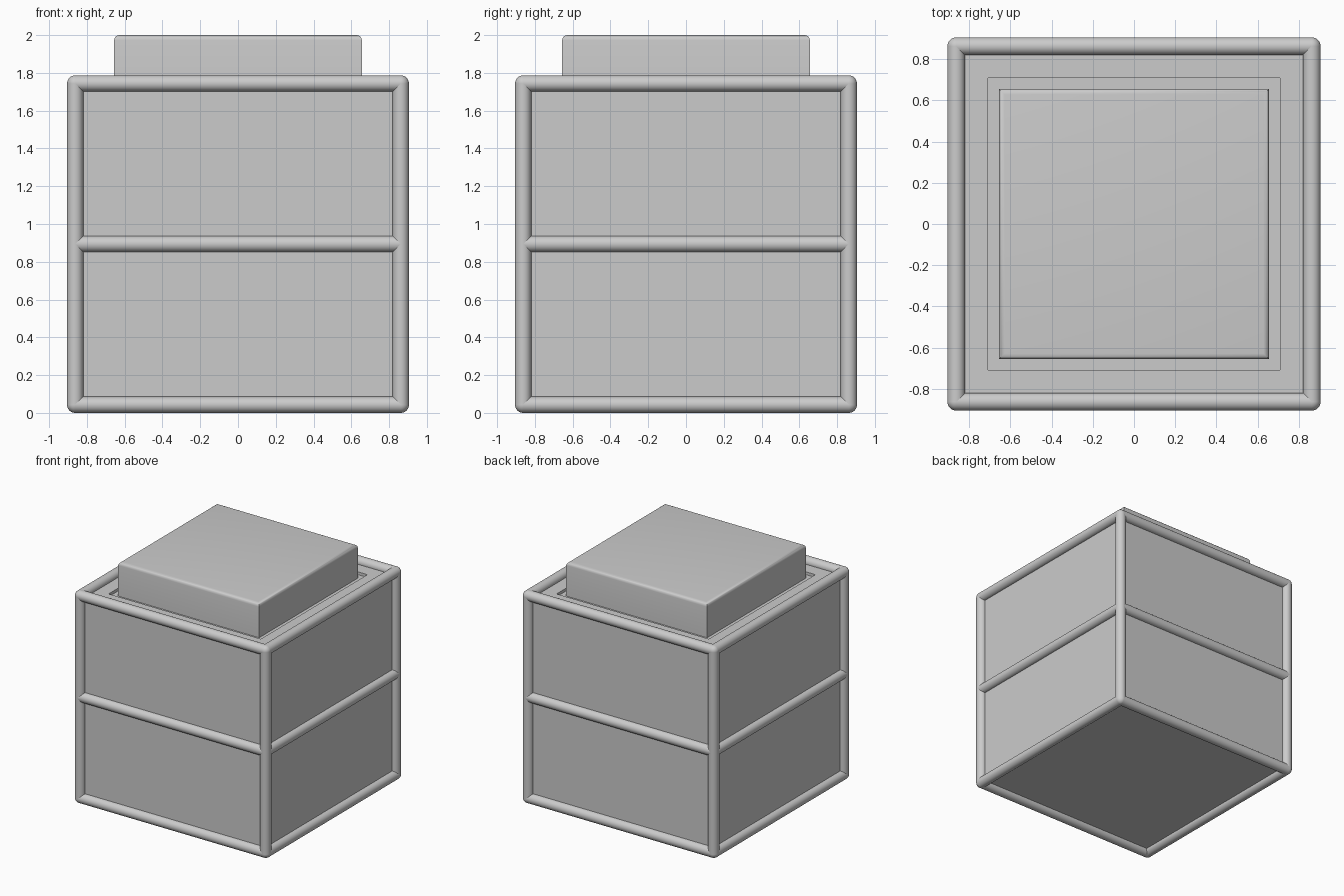
import bpy, bmesh
from mathutils import Vector

if "Cube" in bpy.data.objects:
    bpy.data.objects.remove(bpy.data.objects["Cube"])

C, R = 0.862, 0.0428           # rail centre offset and rail radius
LEVELS = (R, 0.894, 1.744)     # heights of the three rail rings


def finish(name, bm):
    bmesh.ops.recalc_face_normals(bm, faces=bm.faces[:])
    me = bpy.data.meshes.new(name)
    bm.to_mesh(me)
    bm.free()
    ob = bpy.data.objects.new(name, me)
    bpy.context.collection.objects.link(ob)
    bpy.ops.object.select_all(action='DESELECT')
    ob.select_set(True)
    bpy.context.view_layer.objects.active = ob
    bpy.ops.object.shade_smooth_by_angle(angle=0.7)
    return ob


def tube(name, a, b):
    a, b = Vector(a), Vector(b)
    bm = bmesh.new()
    bmesh.ops.create_cone(bm, cap_ends=True, segments=32, radius1=R, radius2=R, depth=(b - a).length)
    rot = (b - a).to_track_quat('Z', 'Y').to_matrix()
    bmesh.ops.rotate(bm, matrix=rot, verts=bm.verts[:])
    bmesh.ops.translate(bm, vec=(a + b) / 2, verts=bm.verts[:])
    finish(name, bm)


# Box body with a narrow groove in its top, from which the lid rises
bm = bmesh.new()
bmesh.ops.create_cube(bm, size=1)
for v in bm.verts:
    v.co = (v.co.x * 2 * C, v.co.y * 2 * C, LEVELS[2] - 0.006 if v.co.z > 0 else LEVELS[0])
top = max(bm.faces, key=lambda f: f.calc_center_median().z)


def inset_to(half):
    bmesh.ops.inset_region(bm, faces=[top], thickness=max(v.co.x for v in top.verts) - half)


def step_to(z):
    global top
    new = bmesh.ops.extrude_face_region(bm, geom=[top])['geom']
    bmesh.ops.delete(bm, geom=[top], context='FACES_ONLY')
    top = next(g for g in new if isinstance(g, bmesh.types.BMFace))
    for v in top.verts:
        v.co.z = z


inset_to(0.645)
step_to(LEVELS[2] - 0.03)
inset_to(0.634)
step_to(2.0)
bmesh.ops.bevel(bm, geom=list(top.edges), offset=0.028, segments=5, profile=0.5, affect='EDGES')
finish("box_body_and_lid", bm)

# Corner posts with ball joints, and horizontal rails at each level
corners = [(-C, -C), (C, -C), (C, C), (-C, C)]
for i, (x, y) in enumerate(corners):
    tube(f"corner_post_{i}", (x, y, LEVELS[0]), (x, y, LEVELS[2]))
    nx, ny = corners[(i + 1) % 4]
    for j, z in enumerate(LEVELS):
        tube(f"rail_{j}_{i}", (x, y, z), (nx, ny, z))
        if j != 1:
            bm = bmesh.new()
            bmesh.ops.create_uvsphere(bm, u_segments=32, v_segments=16, radius=R)
            bmesh.ops.translate(bm, vec=(x, y, z), verts=bm.verts[:])
            finish(f"corner_joint_{j}_{i}", bm)
